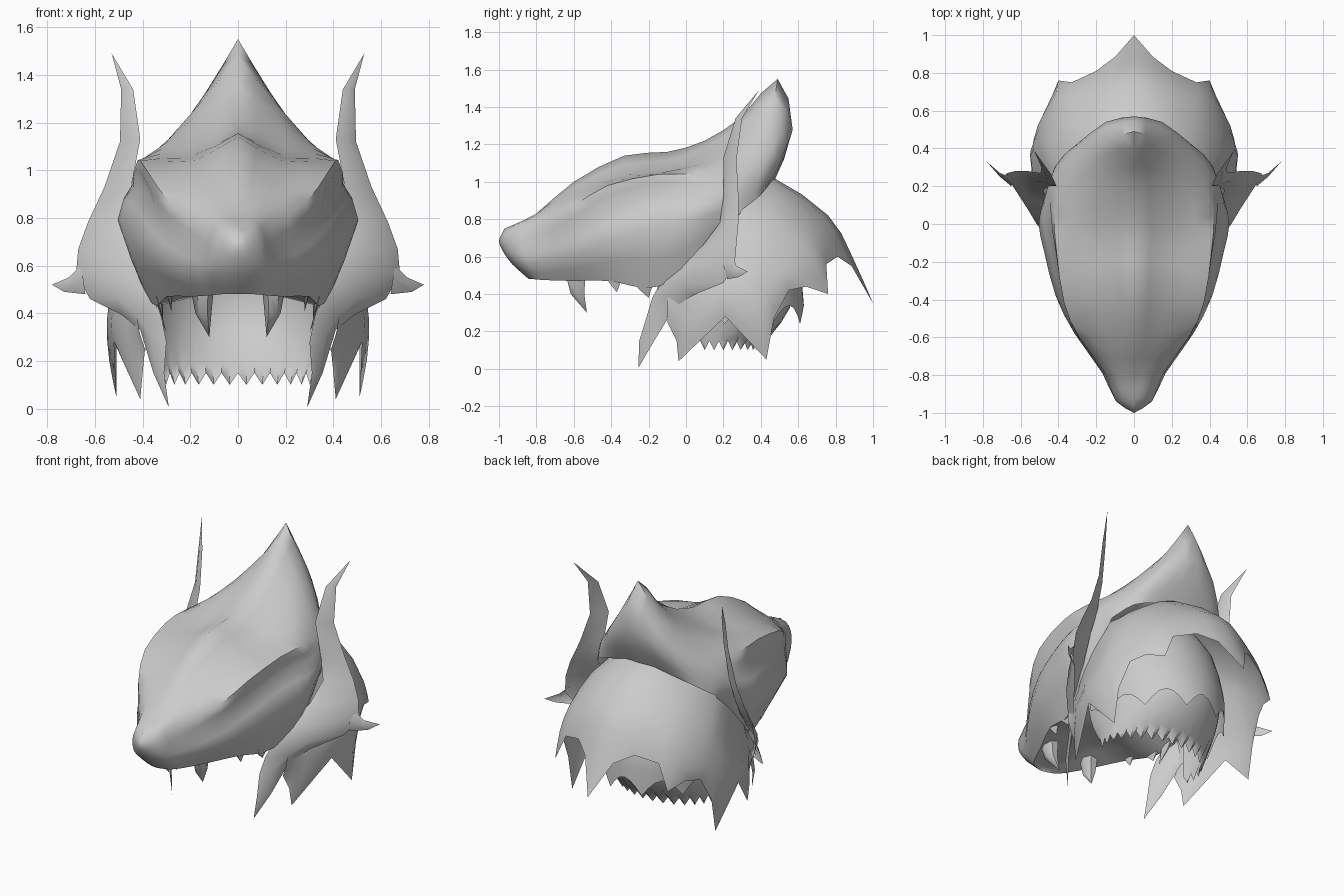
import bpy
import bmesh
import math
from mathutils import Vector

default_cube = bpy.data.objects.get("Cube")
if default_cube:
    bpy.data.objects.remove(default_cube, do_unlink=True)

# One plain colour for the whole model
bone_grey = bpy.data.materials.new("bone_grey")
bone_grey.use_nodes = True
colour = (0.6, 0.6, 0.6, 1)
bone_grey.diffuse_color = colour
bone_grey.node_tree.nodes["Principled BSDF"].inputs["Base Color"].default_value = colour


def refine(points):
    """Insert a smoothly interpolated point between each pair of neighbours."""
    result = []
    last = len(points) - 1
    for i in range(last):
        before, after = points[max(i - 1, 0)], points[min(i + 2, last)]
        result.append(points[i])
        result.append(((points[i] + points[i + 1]) * 9 - before - after) / 16)
    return result + [points[last]]


def vectors(points):
    return [Vector(p) for p in points]


def finish(name, bm, angle=50):
    """Turn a left-hand half into a mirrored, smooth-shaded object."""
    bmesh.ops.remove_doubles(bm, verts=bm.verts[:], dist=0.0005)
    bmesh.ops.recalc_face_normals(bm, faces=bm.faces[:])
    mesh = bpy.data.meshes.new(name)
    bm.to_mesh(mesh)
    bm.free()
    mesh.materials.append(bone_grey)
    obj = bpy.data.objects.new(name, mesh)
    bpy.context.collection.objects.link(obj)
    mirror = obj.modifiers.new("mirror", "MIRROR")
    mirror.use_clip = True
    mirror.merge_threshold = 0.001
    bpy.ops.object.select_all(action="DESELECT")
    obj.select_set(True)
    bpy.context.view_layer.objects.active = obj
    bpy.ops.object.shade_smooth_by_angle(angle=math.radians(angle))


def add_grid(bm, rows, closed=False):
    """Skin a sheet through rows holding equal numbers of points."""
    verts = [[bm.verts.new(p) for p in row] for row in rows]
    pairs = list(zip(verts, verts[1:]))
    if closed:
        pairs.append((verts[-1], verts[0]))
    for upper, lower in pairs:
        for i in range(len(upper) - 1):
            bm.faces.new((upper[i], upper[i + 1], lower[i + 1], lower[i]))


def sheet(name, rows, smooth_along=True, smooth_across=False):
    rows = [vectors(row) for row in rows]
    if smooth_along:
        rows = [refine(row) for row in rows]
    if smooth_across:
        columns = [refine(list(column)) for column in zip(*rows)]
        rows = list(zip(*columns))
    bm = bmesh.new()
    add_grid(bm, rows)
    finish(name, bm)


# Skull: lengthwise lines from the nose over the crest to the nape
ridge = [(0, y, z) for y, z in (
    (-.97, .75), (-.9, .78), (-.8, .83), (-.6, 1), (-.33, 1.14), (-.1, 1.16),
    (.1, 1.22), (.3, 1.35), (.49, 1.55), (.57, 1.28), (.47, 1))]
forehead = [
    (0, -.99, .71), (.06, -.93, .76), (.09, -.8, .82), (.14, -.6, .94),
    (.18, -.33, 1.04), (.2, -.1, 1.06), (.19, .1, 1.14), (.17, .28, 1.23),
    (.14, .45, 1.32), (.15, .54, 1.2), (.18, .44, .98)]
brow = [
    (0, -1, .68), (.09, -.94, .7), (.14, -.8, .75), (.29, -.6, .87),
    (.37, -.42, .98), (.41, -.15, 1.04), (.42, .05, 1.04), (.37, .2, 1.06),
    (.3, .38, 1.1), (.3, .42, 1.04), (.33, .4, .93)]
socket = [
    (0, -.98, .63), (.1, -.93, .63), (.155, -.8, .66), (.28, -.6, .75),
    (.35, -.42, .85), (.4, -.15, .93), (.44, .05, .93), (.44, .18, .95),
    (.42, .26, .97), (.4, .32, .93), (.39, .34, .88)]
cheek = [
    (0, -.93, .56), (.105, -.89, .56), (.17, -.78, .57), (.315, -.58, .62),
    (.415, -.38, .7), (.475, -.15, .76), (.505, 0, .79), (.48, .12, .82),
    (.45, .21, .85), (.43, .27, .86), (.42, .3, .85)]
lip = [
    (0, -.84, .48), (.07, -.82, .48), (.12, -.76, .475), (.2, -.6, .47),
    (.3, -.4, .47), (.34, -.22, .43), (.38, -.08, .47), (.42, .04, .57),
    (.43, .15, .7), (.42, .23, .78), (.42, .29, .83)]
sheet("skull", [ridge, forehead, brow, socket, cheek, lip], smooth_across=True)

# Palate: shallow vault between the lips
sheet("palate", [[(x * f, y, z + (1 - f) * x * .25) for x, y, z in lip[:7]] for f in (0, .5, 1)])

# Cape: strips from the nape outward, ending in spikes and notches
cape_back = [
    [(0, .25, 1.03), (0, .47, 1.02), (0, .76, .82), (0, .88, .62), (0, 1, .35)],
    [(.1, .25, 1.02), (.1, .47, 1.01), (.12, .73, .82), (.12, .82, .67), (.1, .885, .55)],
    [(.2, .25, .98), (.2, .46, .97), (.22, .68, .8), (.22, .77, .67), (.2, .81, .6)],
    [(.3, .22, .93), (.31, .44, .9), (.33, .64, .75), (.34, .72, .63), (.33, .75, .56)],
    [(.34, .2, .9), (.38, .42, .83), (.41, .6, .68), (.41, .7, .55), (.4, .76, .4)]]
cape_side = [
    [(.38, .17, .85), (.45, .39, .74), (.47, .53, .61), (.47, .6, .5), (.45, .64, .44)],
    [(.39, .12, .8), (.48, .36, .68), (.5, .46, .57), (.51, .52, .48), (.49, .55, .42)],
    [(.4, .08, .74), (.5, .32, .59), (.53, .4, .47), (.53, .45, .37), (.51, .47, .27)],
    [(.4, .05, .69), (.52, .28, .5), (.55, .36, .37), (.54, .4, .2), (.51, .43, .05)],
    [(.4, .02, .64), (.5, .15, .45), (.53, .18, .38), (.53, .2, .32), (.52, .21, .28)],
    [(.39, -.02, .58), (.46, .02, .4), (.46, .02, .3), (.44, -.02, .18), (.41, -.04, .04)],
    [(.38, -.03, .53), (.43, -.03, .43), (.43, -.03, .36), (.42, -.04, .26), (.4, -.05, .15)],
    [(.37, -.06, .5), (.41, -.08, .43), (.42, -.1, .37), (.41, -.1, .31), (.39, -.1, .25)]]
sheet("cape", cape_back + cape_side)


def bowl(name, levels, span, notch, width):
    """Half-round shell open to the front, its hem cut in arches a few steps wide."""
    rows = []
    steps = 18
    for i in range(steps + 1):
        turn = math.radians(span) * i / steps
        row = [Vector((w * math.sin(turn), .15 + d * math.cos(turn), z)) for w, d, z in levels]
        row[-1].z += notch * math.sin(math.pi * ((i + width / 2) % width) / width)
        rows.append(row)
    sheet(name, rows)


# Linings under the cape: an upright outer one and a tapering inner one
bowl("outer_lining", ((.24, .25, .93), (.36, .38, .75), (.4, .46, .5),
                      (.4, .475, .4), (.39, .48, .24)), 100, .1, 6)
bowl("inner_lining", ((.38, .42, .55), (.38, .43, .4), (.36, .36, .25), (.33, .24, .1)),
     108, .05, 2)

# Side fins: upswept horn above, long tusk-like point below
horn_tip, lower_tip = (.53, .39, 1.49), (.29, -.255, .005)
inner_edge = [
    horn_tip, (.44, .265, 1.34), (.41, .2, 1.13), (.45, .2, .92), (.48, .18, .78),
    (.45, .09, .66), (.39, -.03, .55), (.35, -.13, .47), (.32, -.18, .38),
    (.3, -.21, .28), (.31, -.25, .15), lower_tip]
outer_edge = [
    horn_tip, (.49, .3, 1.34), (.495, .27, 1.12), (.56, .28, .93), (.63, .28, .78),
    (.67, .27, .67), (.68, .26, .56), (.62, .2, .46), (.49, .04, .395),
    (.41, -.06, .33), (.355, -.17, .15), lower_tip]
middle = [(Vector(a) + Vector(b)) / 2 + Vector((.06, -.1, 0)) * (Vector(a) - Vector(b)).length
          for a, b in zip(inner_edge, outer_edge)]
sheet("side_fin", [inner_edge, middle, outer_edge], smooth_along=False)

# Barb on the outer edge of each fin
sheet("fin_barb", [
    [(.66, .25, .6), (.71, .27, .55), (.78, .33, .52)],
    [(.65, .2, .55), (.71, .25, .52), (.78, .33, .52)],
    [(.64, .22, .48), (.73, .28, .49), (.78, .33, .52)]], smooth_along=False)


def tooth(name, base, bend, tip, radius, flatness=.8):
    """Curved cone through three centre points."""
    bm = bmesh.new()
    sides = 6
    rows = []
    for i in range(sides):
        a = math.tau * i / sides
        around = Vector((math.cos(a) * flatness, math.sin(a), 0)) * radius
        rows.append([Vector(base) + around, Vector(bend) + around * .7, Vector(tip)])
    add_grid(bm, rows, closed=True)
    finish(name, bm)


# Fangs and the flat jags along the lip
tooth("front_fang", (.15, -.59, .5), (.145, -.58, .4), (.12, -.53, .3), .06)
tooth("side_jag", (.29, -.39, .5), (.285, -.38, .46), (.28, -.37, .41), .05, .25)
tooth("cheek_jag", (.335, -.23, .47), (.325, -.22, .43), (.315, -.2, .38), .06, .25)
tooth("rear_jag", (.355, -.12, .5), (.335, -.12, .42), (.3, -.13, .32), .05, .25)
